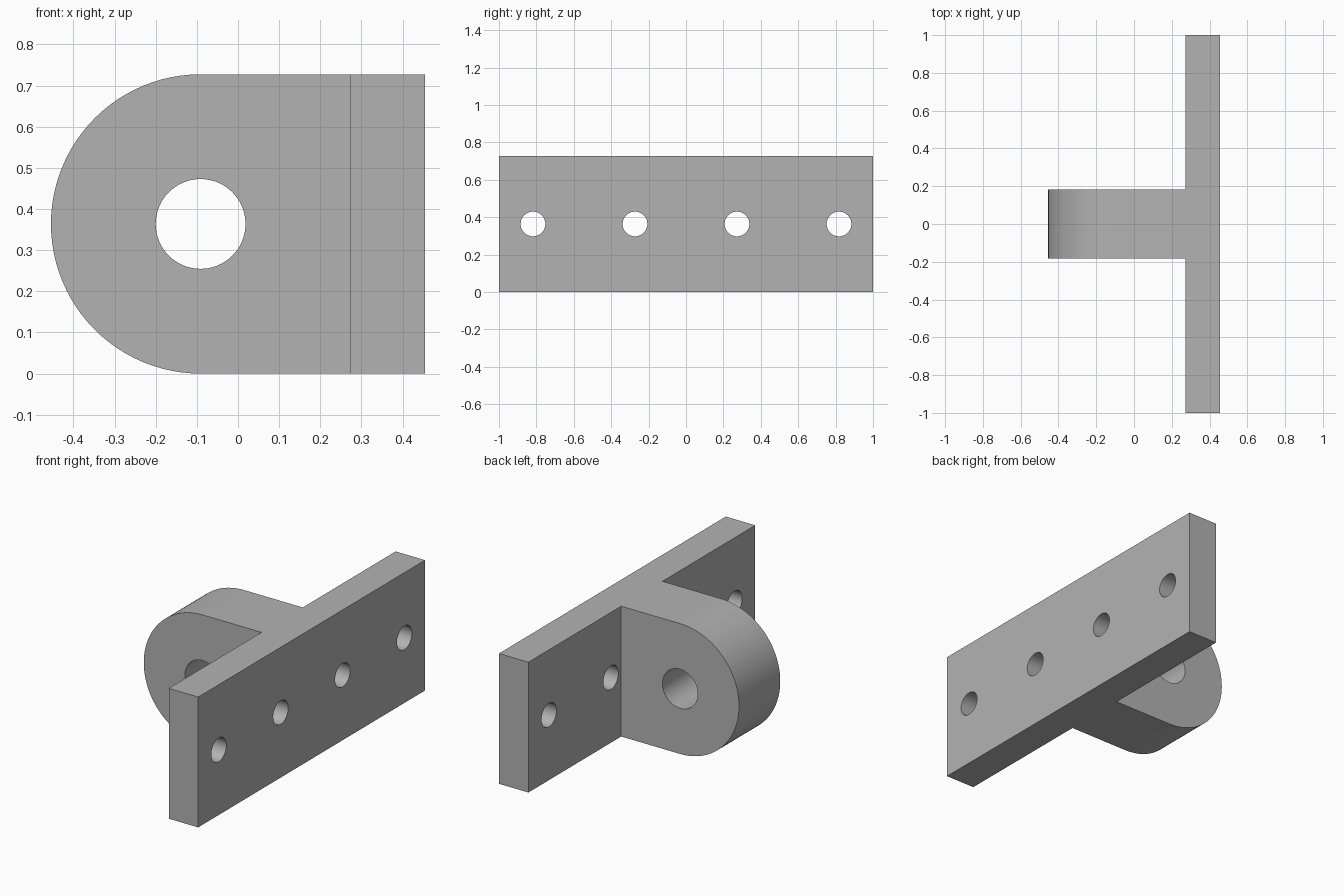
import bpy, bmesh
from math import radians, pi, sin, cos
from mathutils import Matrix

cube = bpy.data.objects.get("Cube")
if cube:
    bpy.data.objects.remove(cube, do_unlink=True)

U = 2 / 11                      # plate thickness, the module of the part
HEIGHT, MID = 4 * U, 2 * U
EYE_X = -0.5 * U                # centre of the rounded lug

grey = bpy.data.materials.new("grey metal")
grey.use_nodes = True
grey.diffuse_color = (0.45, 0.45, 0.45, 1)
grey.node_tree.nodes["Principled BSDF"].inputs["Base Color"].default_value = grey.diffuse_color


def add_object(name, bm):
    bmesh.ops.recalc_face_normals(bm, faces=bm.faces)
    mesh = bpy.data.meshes.new(name)
    bm.to_mesh(mesh)
    bm.free()
    mesh.materials.append(grey)
    ob = bpy.data.objects.new(name, mesh)
    bpy.context.collection.objects.link(ob)
    return ob


def prism(name, outline, depth):
    """Extrude an (x, z) outline along y, centred on y = 0."""
    bm = bmesh.new()
    face = bm.faces.new([bm.verts.new((x, -depth / 2, z)) for x, z in outline])
    out = bmesh.ops.extrude_face_region(bm, geom=[face])
    moved = [v for v in out["geom"] if isinstance(v, bmesh.types.BMVert)]
    bmesh.ops.translate(bm, verts=moved, vec=(0, depth, 0))
    return add_object(name, bm)


def drill(name, radius, location, axis):
    bm = bmesh.new()
    turn = Matrix.Rotation(pi / 2, 4, axis)
    bmesh.ops.create_cone(bm, cap_ends=True, segments=64, radius1=radius, radius2=radius,
                          depth=4 * U, matrix=Matrix.Translation(location) @ turn)
    ob = add_object(name, bm)
    ob.hide_render = True
    return ob


def combine(target, other, operation):
    mod = target.modifiers.new(operation, 'BOOLEAN')
    mod.operation, mod.object, mod.solver = operation, other, 'EXACT'
    bpy.context.view_layer.objects.active = target
    bpy.ops.object.modifier_apply(modifier=mod.name)
    bpy.data.objects.remove(other, do_unlink=True)


# Mounting plate
x0, x1 = 1.5 * U, 2.5 * U
bracket = prism("bracket", [(x0, 0), (x1, 0), (x1, HEIGHT), (x0, HEIGHT)], 2)

# Rounded lug, overlapping the plate and fused with it
angles = [pi / 2 + pi * i / 48 for i in range(49)]
outline = [(2 * U, 0), (2 * U, HEIGHT)]
outline += [(EYE_X + MID * cos(a), MID + MID * sin(a)) for a in angles]
combine(bracket, prism("lug", outline, 2 * U), 'UNION')

# Pin hole through the lug and four bolt holes through the plate
combine(bracket, drill("pin_drill", 0.6 * U, (EYE_X, 0, MID), 'X'), 'DIFFERENCE')
for k in (-4.5, -1.5, 1.5, 4.5):
    combine(bracket, drill("bolt_drill", 0.066, (2 * U, k * U, MID), 'Y'), 'DIFFERENCE')

# Smooth round walls, crisp edges
bpy.ops.object.select_all(action='DESELECT')
bracket.select_set(True)
bpy.context.view_layer.objects.active = bracket
bpy.ops.object.shade_smooth_by_angle(angle=radians(30))
